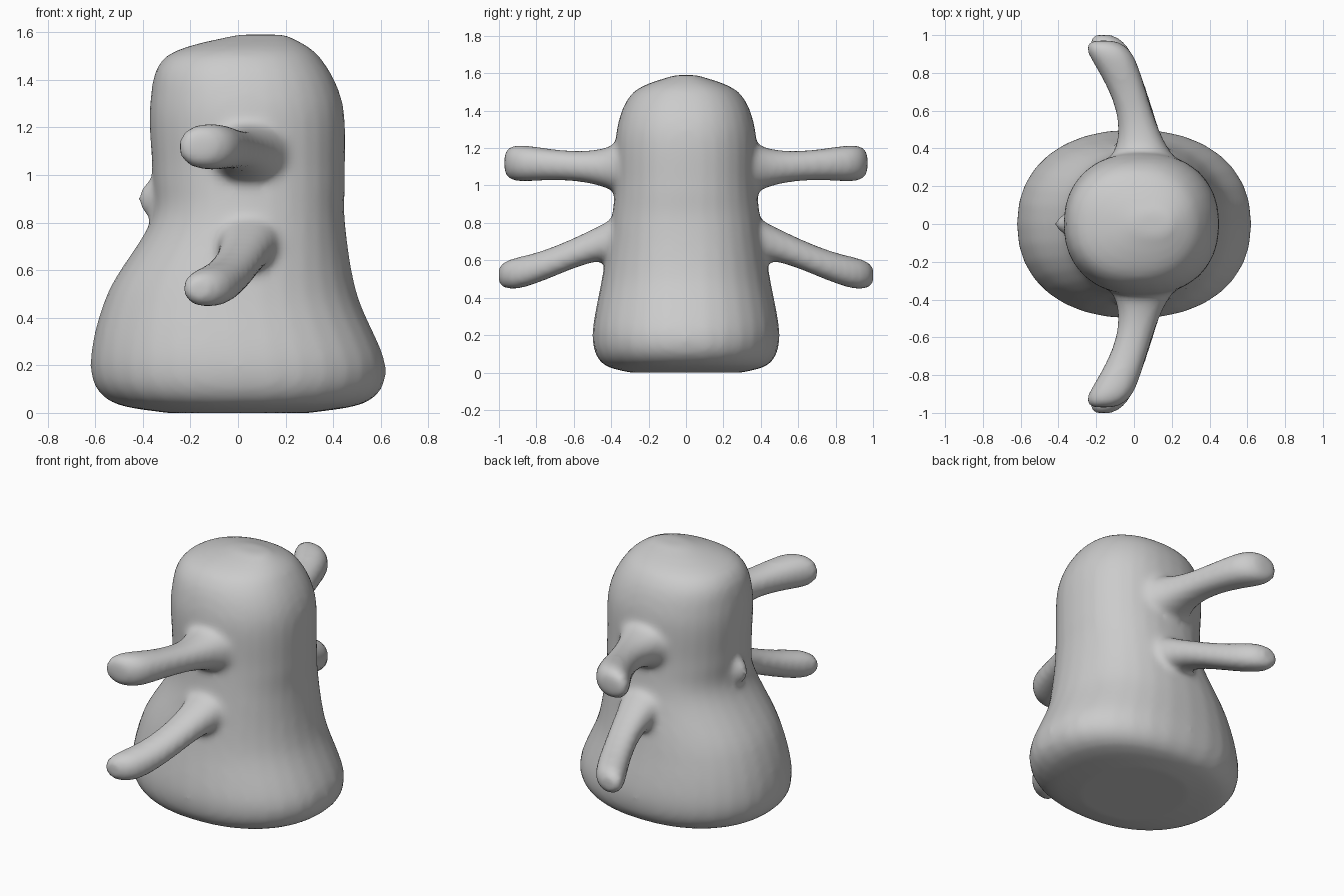
import bpy
import bmesh
from math import cos, sin, tau, sqrt, copysign
from mathutils import Matrix, Vector

default_cube = bpy.data.objects.get("Cube")
if default_cube:
    bpy.data.objects.remove(default_cube, do_unlink=True)

shade = .6
grey = bpy.data.materials.new("clay grey")
grey.use_nodes = True
grey.diffuse_color = (shade, shade, shade, 1)
grey.node_tree.nodes["Principled BSDF"].inputs["Base Color"].default_value = grey.diffuse_color

bm = bmesh.new()
sides = 32
steps = 40


def squared(value):
    """Push a circle coordinate slightly outwards, towards a rounded square."""
    return copysign(abs(value) ** .9, value)


def loft(rings):
    """Skin a closed tube over rings given as centre, first radius, second radius."""
    loops = []
    for centre, across, along in rings:
        loop = []
        for i in range(sides):
            angle = tau * i / sides
            point = centre + across * squared(cos(angle)) + along * squared(sin(angle))
            loop.append(bm.verts.new(point))
        loops.append(loop)
    for lower, upper in zip(loops, loops[1:]):
        for i in range(sides):
            bm.faces.new((lower[i - 1], lower[i], upper[i], upper[i - 1]))
    bm.faces.new(loops[0])
    bm.faces.new(loops[-1])


def flow(points, samples):
    """Run a smooth curve through profile points of any dimension."""
    padded = [points[0], *points, points[-1]]
    for a, b, c, d in zip(padded, padded[1:], padded[2:], padded[3:]):
        for i in range(samples):
            t = i / samples
            yield [q + t / 2 * (r - p + t * (2 * p - 5 * q + 4 * r - s
                                            + t * (3 * (q - r) + s - p)))
                   for p, q, r, s in zip(a, b, c, d)]
    yield points[-1]


def torso_ring(height, back, front, depth):
    centre = Vector(((front - back) / 2, 0, height))
    return centre, Vector(((front + back) / 2, 0, 0)), Vector((0, depth, 0))


def limb(side, reach, height, drop, stem, flare, knob):
    """Grow a limb sideways: wide root, slim stem, rounded knob at the tip."""
    root = .25
    rings = []
    for i in range(steps):
        t = (i + .5) / steps
        ease = t * t * (3 - 2 * t)
        cap = sqrt(1 - t ** 16)
        radius = cap * (stem + flare * (1 - t) ** 5 + knob * t ** 3)
        centre = Vector((.05 - .22 * t * t,
                         side * (root + (reach - root) * t),
                         height - drop * ease))
        rings.append((centre, Vector((radius * 1.2, 0, 0)), Vector((0, 0, radius))))
    loft(rings)


# Torso and head profile: height, back reach, front reach, half depth
profile = [
    (0, .3, .3, .3),
    (.05, .54, .55, .45),
    (.2, .62, .62, .5),
    (.5, .55, .5, .45),
    (.8, .37, .45, .4),
    (1, .36, .45, .38),
    (1.3, .37, .44, .37),
    (1.5, .3, .34, .28),
    (1.59, 0, .2, .06),
]
loft([torso_ring(*ring) for ring in flow(profile, samples=6)])

# Paired upper and lower limbs
for side in (-1, 1):
    limb(side, reach=.98, height=1.09, drop=-.03, stem=.07, flare=.15, knob=.05)
    limb(side, reach=1.01, height=.73, drop=.21, stem=.075, flare=.1, knob=.02)

# Small pointed chin between head and belly
chin_shape = Matrix.LocRotScale(Vector((-.3, 0, .9)), None, Vector((.12, .06, .1)))
bmesh.ops.create_icosphere(bm, subdivisions=3, radius=1, matrix=chin_shape)

bmesh.ops.recalc_face_normals(bm, faces=bm.faces)
mesh = bpy.data.meshes.new("body_with_limbs")
bm.to_mesh(mesh)
bm.free()
mesh.materials.append(grey)
body = bpy.data.objects.new("body_with_limbs", mesh)
bpy.context.collection.objects.link(body)

# Fuse the parts into one soft skin
fuse = body.modifiers.new("fuse", "REMESH")
fuse.mode = "VOXEL"
fuse.voxel_size = .02
fuse.use_smooth_shade = True
soften = body.modifiers.new("soften", "SMOOTH")
soften.factor = .5
soften.iterations = 8
